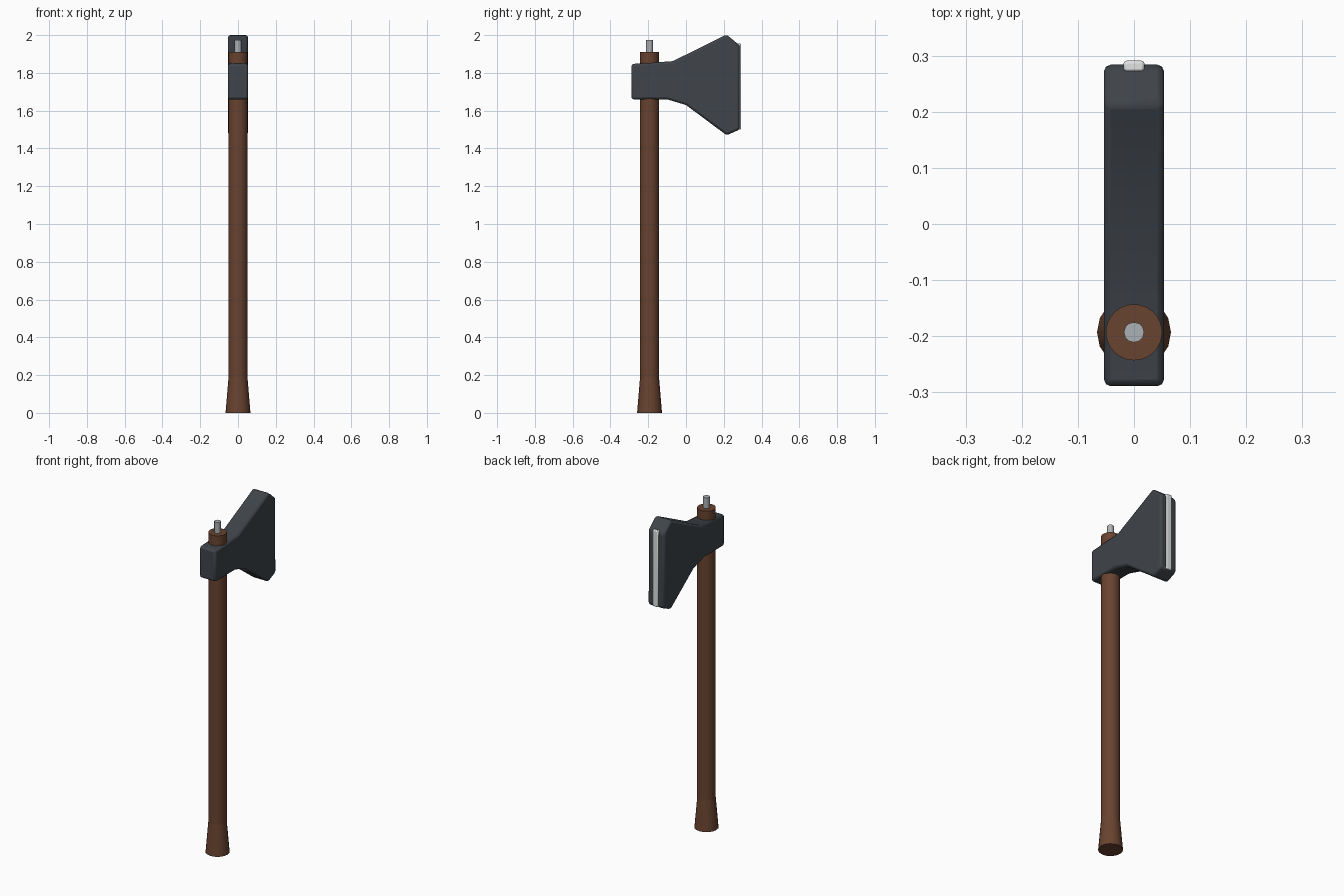
import bpy, bmesh, math

if "Cube" in bpy.data.objects:
    bpy.data.objects.remove(bpy.data.objects["Cube"], do_unlink=True)

HANDLE_Y = -0.193


def material(name, colour, metallic=0.0):
    mat = bpy.data.materials.new(name)
    mat.use_nodes = True
    mat.diffuse_color = (*colour, 1)
    bsdf = mat.node_tree.nodes["Principled BSDF"]
    bsdf.inputs["Base Color"].default_value = (*colour, 1)
    return mat


wood = material("brown wood", (0.14, 0.056, 0.029))
iron = material("dark iron", (0.05, 0.058, 0.068))
steel = material("grey steel", (0.42, 0.44, 0.46))
bright = material("bright edge steel", (0.75, 0.77, 0.76))


def finish(obj, name, mat, bevel=0.0, segments=2, angle=35):
    obj.name = name
    obj.data.materials.append(mat)
    if bevel:
        mod = obj.modifiers.new("Bevel", 'BEVEL')
        mod.width, mod.segments = bevel, segments
    bpy.ops.object.select_all(action='DESELECT')
    obj.select_set(True)
    bpy.context.view_layer.objects.active = obj
    bpy.ops.object.shade_smooth_by_angle(angle=math.radians(angle))
    return obj


def rod(name, mat, z0, z1, r0, r1, sides):
    bpy.ops.mesh.primitive_cone_add(vertices=sides, radius1=r0, radius2=r1, depth=z1 - z0,
                                    location=(0, HANDLE_Y, (z0 + z1) / 2))
    return finish(bpy.context.object, name, mat)


# Handle with flared grip end and a pin on top
rod("handle", wood, 0.1, 1.91, 0.05, 0.05, 32)
rod("handle_flare", wood, 0.0, 0.19, 0.066, 0.05, 16)
rod("top_pin", steel, 1.88, 1.975, 0.018, 0.018, 12)

# Axe head: side profile (y, z) extruded across its width
profile = [(-0.289, 1.66), (-0.1, 1.66), (0.0, 1.63), (0.215, 1.47), (0.284, 1.5),
           (0.284, 1.945), (0.215, 2.003), (-0.07, 1.862), (-0.289, 1.847)]
half = 0.0535
bm = bmesh.new()
face = bm.faces.new([bm.verts.new((-half, y, z)) for y, z in profile])
side = bmesh.ops.extrude_face_region(bm, geom=[face])
bmesh.ops.translate(bm, vec=(2 * half, 0, 0),
                    verts=[v for v in side["geom"] if isinstance(v, bmesh.types.BMVert)])
bmesh.ops.recalc_face_normals(bm, faces=bm.faces)
mesh = bpy.data.meshes.new("axe_head")
bm.to_mesh(mesh)
bm.free()
head = bpy.data.objects.new("axe_head", mesh)
bpy.context.collection.objects.link(head)
finish(head, "axe_head", iron, bevel=0.012)

# Bright strip along the cutting edge
bpy.ops.mesh.primitive_cube_add(size=1, location=(0, 0.281, 1.728))
strip = bpy.context.object
strip.scale = (0.037, 0.02, 0.455)
bpy.ops.object.transform_apply(location=False, rotation=False, scale=True)
finish(strip, "cutting_edge", bright, bevel=0.005)
